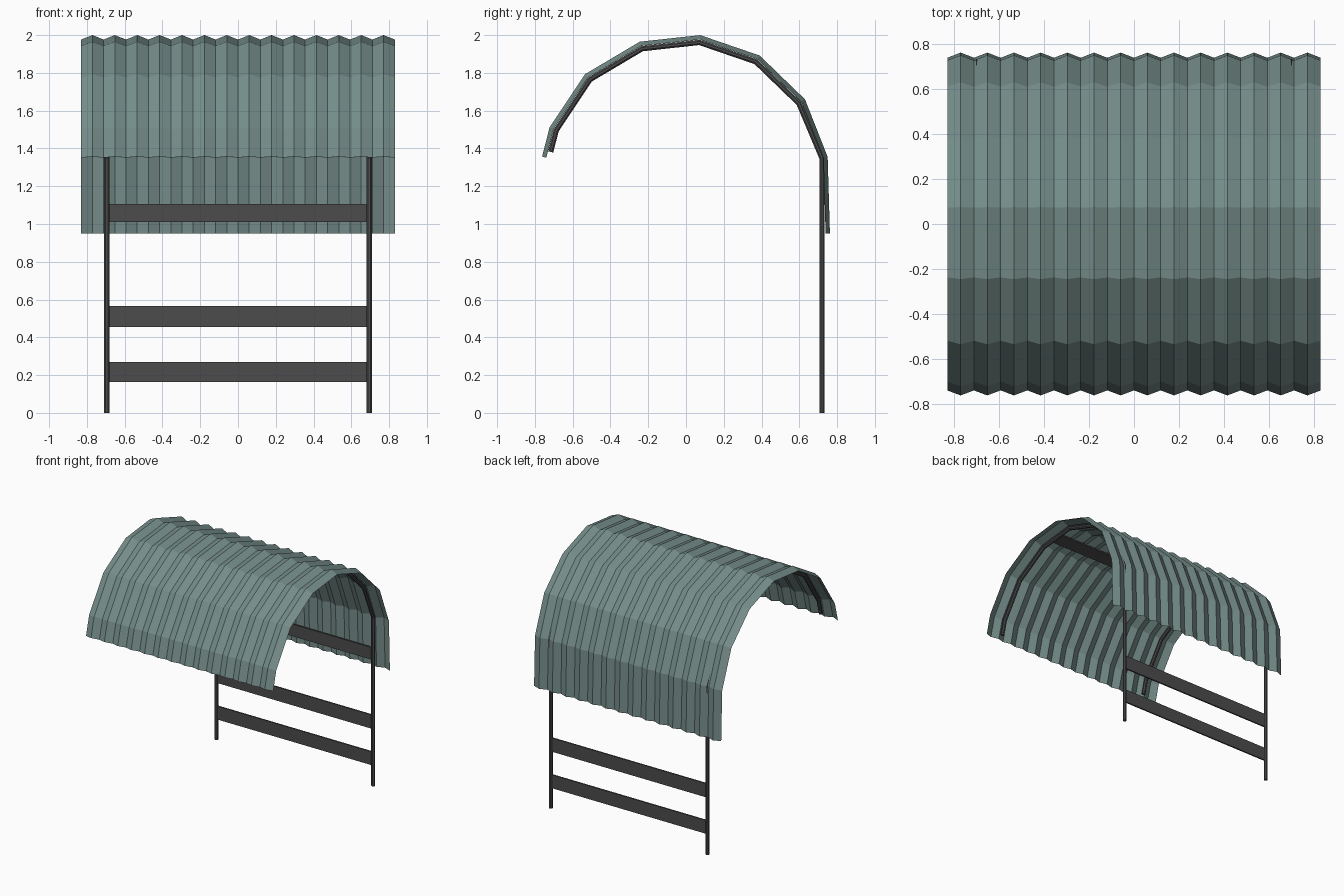
import bpy, bmesh, math
from mathutils import Vector

if "Cube" in bpy.data.objects:
    bpy.data.objects.remove(bpy.data.objects["Cube"])

def material(name, rgb):
    m = bpy.data.materials.new(name)
    m.diffuse_color = (*rgb, 1)
    m.use_nodes = True
    m.node_tree.nodes["Principled BSDF"].inputs["Base Color"].default_value = m.diffuse_color
    return m

TEAL = material("teal_sheet", (0.18, 0.27, 0.255))
DARK = material("dark_metal", (0.075, 0.072, 0.072))

def finish(name, bm, mat):
    me = bpy.data.meshes.new(name)
    bm.to_mesh(me)
    bm.free()
    me.materials.append(mat)
    ob = bpy.data.objects.new(name, me)
    bpy.context.collection.objects.link(ob)
    return ob

# Mitred outward normal at each point of a (y, z) path
def miters(path):
    out = []
    for i, p in enumerate(path):
        a = (p - path[i - 1]).normalized() if i else None
        b = (path[i + 1] - p).normalized() if i < len(path) - 1 else None
        a, b = a or b, b or a
        na, nb = Vector((-a.y, a.x)), Vector((-b.y, b.x))
        m = (na + nb).normalized()
        out.append(m / m.dot(na))
    return out

# Outer (y, z) line of the roof, front edge to back edge
roof = [Vector(p) for p in [(-0.762, 1.357), (-0.722, 1.512), (-0.535, 1.793),
        (-0.245, 1.965), (0.075, 2.0), (0.39, 1.892), (0.63, 1.66),
        (0.75, 1.355), (0.762, 0.95)]]
norm = miters(roof)

# Corrugated sheet
bm = bmesh.new()
W, N, DEPTH = 0.83, 28, 0.023
rows = []
for i in range(N + 1):
    d = 0 if i % 2 else DEPTH
    x = -W + 2 * W * i / N
    pts = [p - n * d for p, n in zip(roof, norm)]
    pts[-1].y = 0.95
    rows.append([bm.verts.new((x, *p)) for p in pts])
for r, s in zip(rows, rows[1:]):
    for j in range(len(roof) - 1):
        bm.faces.new((r[j], s[j], s[j + 1], r[j + 1]))
finish("corrugated_roof", bm, TEAL)

# Bent tubes: post and arch in one piece
tube = [p - n * 0.038 for p, n in zip(roof, norm)][:-2]
tube[0] = tube[0].lerp(tube[1], 0.23)
tube += [Vector((0.72, 1.348)), Vector((0.72, 0.0))]
tn = miters(tube)
R, SIDES = 0.015, 8
for side, sx in (("left", -1), ("right", 1)):
    bm = bmesh.new()
    rings = []
    for p, n in zip(tube, tn):
        ring = []
        for k in range(SIDES):
            a = 2 * math.pi * (k + 0.5) / SIDES
            q = p + n * (R * math.sin(a))
            ring.append(bm.verts.new((sx * 0.695 + R * math.cos(a), *q)))
        rings.append(ring)
    for r, s in zip(rings, rings[1:]):
        for k in range(SIDES):
            l = (k + 1) % SIDES
            bm.faces.new((r[k], r[l], s[l], s[k]))
    bm.faces.new(rings[0])
    bm.faces.new(rings[-1])
    bmesh.ops.recalc_face_normals(bm, faces=bm.faces)
    finish(side + "_bent_tube", bm, DARK)

# Flat cross slats between the tubes
def slat(name, y, z, h, tilt=0):
    bm = bmesh.new()
    bmesh.ops.create_cube(bm, size=1)
    for v in bm.verts:
        v.co = (v.co.x * 1.38, v.co.y * 0.012, v.co.z * h)
    ob = finish(name, bm, DARK)
    ob.location = (0, y, z)
    ob.rotation_euler.x = tilt

slat("lower_slat", 0.72, 0.217, 0.107)
slat("middle_slat", 0.72, 0.511, 0.11)
slat("upper_slat", 0.72, 1.058, 0.097)
mid = (tube[3] + tube[4]) / 2
run = tube[4] - tube[3]
slat("ridge_slat", mid.x, mid.y, 0.11, math.atan2(run.y, run.x) - math.pi / 2)
